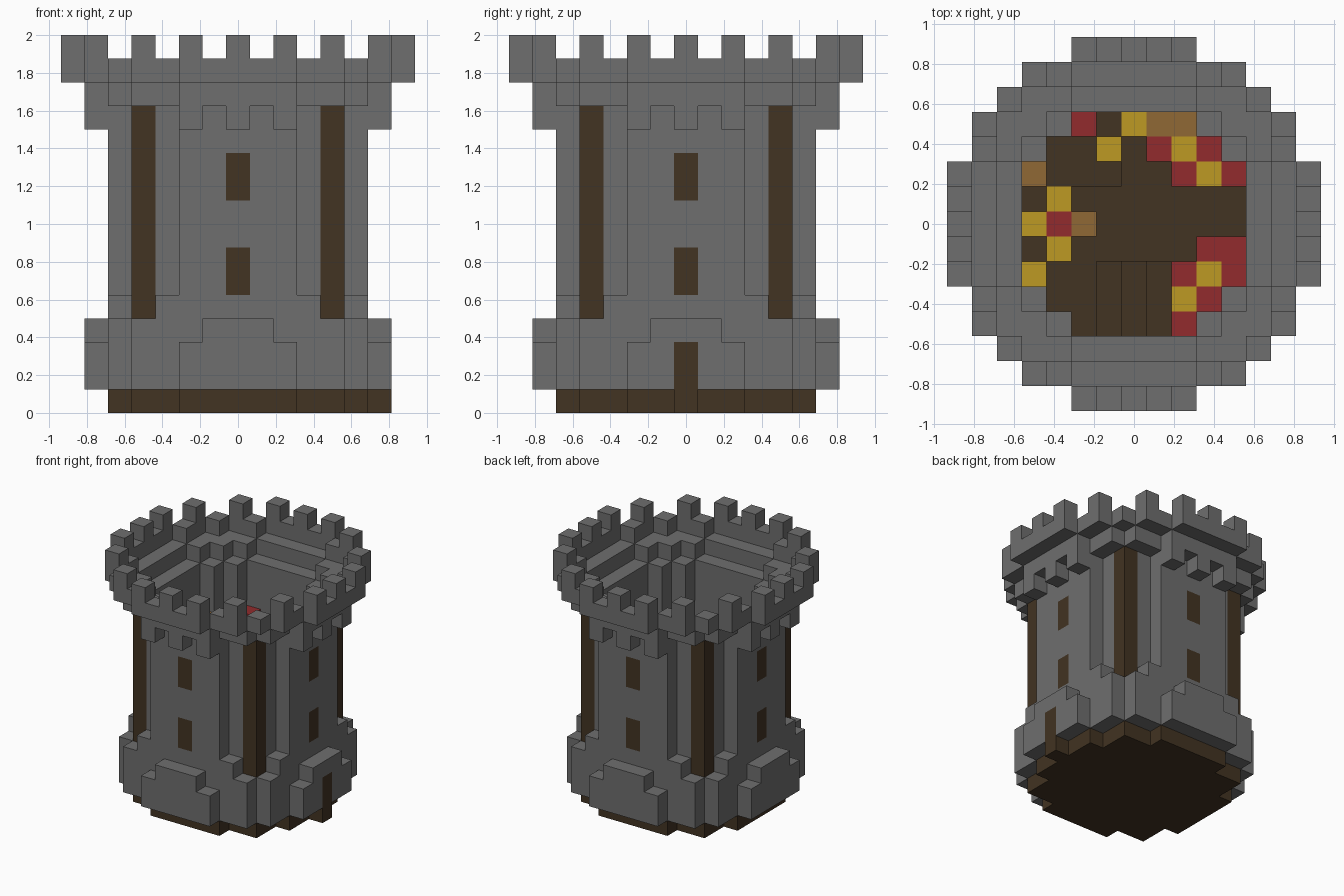
import bpy, bmesh
from mathutils import Vector

cube = bpy.data.objects.get("Cube")
if cube:
    bpy.data.objects.remove(cube, do_unlink=True)

S = 0.125  # edge length of one building block


def material(name, rgb):
    m = bpy.data.materials.new(name)
    m.use_nodes = True
    m.diffuse_color = (*rgb, 1)
    m.node_tree.nodes["Principled BSDF"].inputs["Base Color"].default_value = (*rgb, 1)
    return m


MATS = {
    "stone": material("grey stone", (0.156, 0.156, 0.156)),
    "timber": material("dark timber", (0.054, 0.033, 0.016)),
    "gold": material("gold", (0.515, 0.319, 0.017)),
    "red": material("red", (0.287, 0.024, 0.026)),
    "wood": material("light wood", (0.279, 0.141, 0.036)),
}
blocks = {}  # (column, row, layer) -> (part, colour)


def sym(cells):
    """All mirrored and quarter-turned copies of some plan cells."""
    return {(sx * p, sy * q) for x, y in cells for p, q in ((x, y), (y, x))
            for sx in (-1, 1) for sy in (-1, 1)}


def fill(part, colour, cells, low, high):
    for x, y in cells:
        for z in range(low, high):
            blocks[x, y, z] = (part, colour)


# Plan outlines, from the inside out
inside = {(x, y) for x in range(-4, 5) for y in range(-4, 5) if abs(x) + abs(y) < 7}
flat = [(0, 5), (1, 5), (2, 5)]
corner = sym([(4, 4)])
wall = sym(flat + [(3, 4)])
bulge = sym([(0, 6), (1, 6), (2, 6)])
shoulder = sym([(3, 5), (4, 5)])
rim = sym([(0, 7), (1, 7), (2, 7), (3, 6), (4, 6), (5, 5)])

# Foundation and door step
fill("foundation", "timber", inside | wall | corner, 0, 1)
fill("door_step", "timber", [(6, 0)], 0, 1)

# Stone skirt around the foot
fill("skirt", "stone", bulge, 1, 3)
fill("skirt", "stone", sym([(0, 6), (1, 6)]), 3, 4)
fill("skirt", "stone", shoulder | corner, 1, 4)
fill("skirt", "stone", sym([(3, 5)]), 4, 5)
fill("door", "timber", [(6, 0)], 1, 3)

# Walls, windows and corner posts
fill("tower_wall", "stone", wall, 1, 13)
for low in (5, 9):
    fill("windows", "timber", sym([(0, 5)]), low, low + 2)
fill("corner_posts", "timber", corner, 4, 13)

# Corbels, parapet and merlons
fill("corbels", "stone", sym([(0, 6), (2, 6)]), 12, 13)
fill("parapet", "stone", bulge | shoulder | corner, 13, 14)
fill("parapet", "stone", rim, 14, 15)
fill("merlons", "stone", sym([(0, 7), (2, 7), (4, 6)]), 15, 16)


# Upper floor with a landing and a stair
def floor_height(x, y):
    if x <= -1 and y >= 2:
        return 9
    if y <= -2 and -2 <= x <= 1:
        return 6 - x
    return 8


# Furnishings laid out in plan, back row first
PLAN = ["..R.GWW..",
        "...G.RGR.",
        "W.....RGR",
        ".G.......",
        "GRW......",
        ".G.....RR",
        "G.....RGR",
        "......GR.",
        "......R.."]
COLOURS = {"R": ("red_furnishings", "red"), "G": ("gold_furnishings", "gold"),
           "W": ("wood_furnishings", "wood")}
for x, y in inside:
    top = floor_height(x, y)
    fill("upper_floor", "timber", [(x, y)], 1, top)
    mark = PLAN[4 - y][x + 4]
    if mark in COLOURS:
        fill(*COLOURS[mark], [(x, y)], top, top + 1)


# Turn each part into one mesh of its exposed faces
def build(part):
    bm = bmesh.new()
    colour = next(c for p, c in blocks.values() if p == part)
    for cell, (p, _) in blocks.items():
        if p != part:
            continue
        centre = Vector(cell) + Vector((0, 0, 0.5))
        for axis in range(3):
            for sign in (-1, 1):
                n = Vector((0, 0, 0))
                n[axis] = sign
                if tuple(int(a + b) for a, b in zip(cell, n)) in blocks:
                    continue
                u = Vector((0, 0, 0))
                u[(axis + 1) % 3] = 0.5
                v = n.cross(u)
                mid = centre + n / 2
                ring = (mid - u - v, mid + u - v, mid + u + v, mid - u + v)
                bm.faces.new([bm.verts.new(c * S) for c in ring])
    bmesh.ops.remove_doubles(bm, verts=bm.verts, dist=0.001)
    bmesh.ops.dissolve_limit(bm, angle_limit=0.01, verts=bm.verts, edges=bm.edges)
    mesh = bpy.data.meshes.new(part)
    bm.to_mesh(mesh)
    bm.free()
    mesh.materials.append(MATS[colour])
    bpy.context.collection.objects.link(bpy.data.objects.new(part, mesh))


for part in sorted({p for p, _ in blocks.values()}):
    build(part)
